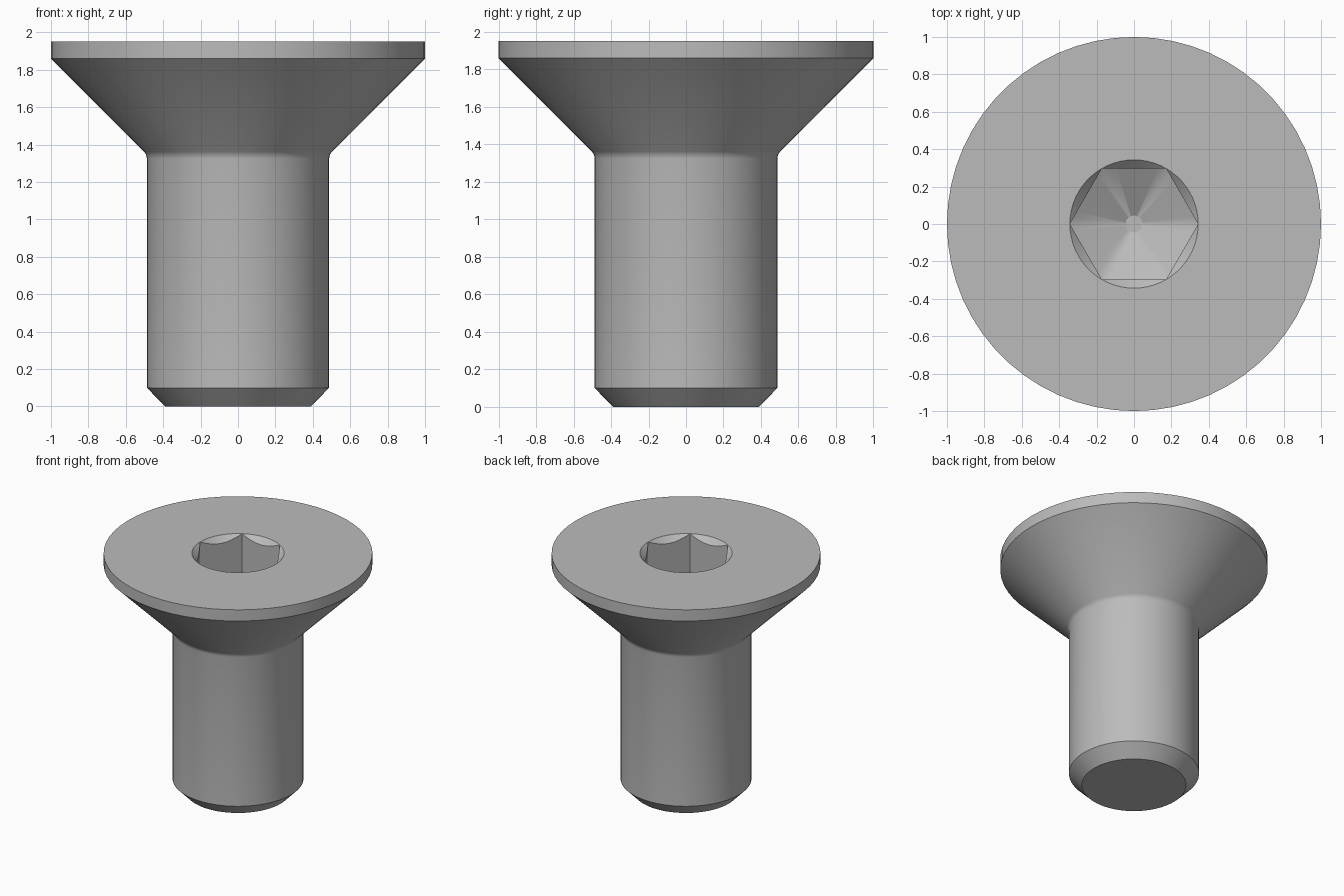
import bpy
import bmesh
from math import cos, sin, pi, radians, tan

cube = bpy.data.objects.get("Cube")
if cube:
    bpy.data.objects.remove(cube, do_unlink=True)

SEGMENTS = 60
TOP = 1.952           # height of the flat head
RIM = 0.343           # socket corner radius
FLAT = RIM * cos(pi / 6)
FLOOR = TOP - 0.37    # bottom of the socket walls
TIP = 0.045           # blunt end of the drilled point

steel = bpy.data.materials.new("grey_steel")
steel.use_nodes = True
grey = (0.5, 0.5, 0.5, 1)
steel.diffuse_color = grey
steel.node_tree.nodes["Principled BSDF"].inputs["Base Color"].default_value = grey


def hex_radius(a):
    """Distance from the axis to the hexagon wall at angle a."""
    return FLAT / cos(a % (pi / 3) - pi / 6)


bm = bmesh.new()


def ring(radius, height):
    """One loop of vertices; radius and height are functions of the angle."""
    angles = [2 * pi * i / SEGMENTS for i in range(SEGMENTS)]
    return [bm.verts.new((radius(a) * cos(a), radius(a) * sin(a), height(a)))
            for a in angles]


# Outer profile: chamfered end, shank, small neck fillet, countersunk head
profile = [(0.39, 0), (0.487, 0.1), (0.487, 1.325), (0.491, 1.345),
           (0.502, 1.362), (1, 1.86), (1, TOP), (RIM, TOP)]
rings = [ring(lambda a, r=r: r, lambda a, z=z: z) for r, z in profile]

# Hex socket: scalloped lead-in chamfer, straight walls, conical floor
rings.append(ring(hex_radius, lambda a: TOP - (RIM - hex_radius(a))))
rings.append(ring(hex_radius, lambda a: FLOOR))
rings.append(ring(lambda a: TIP, lambda a: FLOOR - (FLAT - TIP) * tan(radians(30))))

# Skin the rings and cap both ends
for low, high in zip(rings, rings[1:]):
    for i in range(SEGMENTS):
        j = (i + 1) % SEGMENTS
        bm.faces.new((low[i], low[j], high[j], high[i]))
bm.faces.new(reversed(rings[0]))
bm.faces.new(rings[-1])

# The lead-in vanishes at the six hexagon corners
bmesh.ops.remove_doubles(bm, verts=bm.verts, dist=1e-5)
bmesh.ops.recalc_face_normals(bm, faces=bm.faces)

mesh = bpy.data.meshes.new("countersunk_screw")
bm.to_mesh(mesh)
bm.free()
mesh.materials.append(steel)
screw = bpy.data.objects.new("countersunk_screw", mesh)
bpy.context.collection.objects.link(screw)

bpy.ops.object.select_all(action="DESELECT")
screw.select_set(True)
bpy.context.view_layer.objects.active = screw
bpy.ops.object.shade_smooth_by_angle(angle=radians(29))
